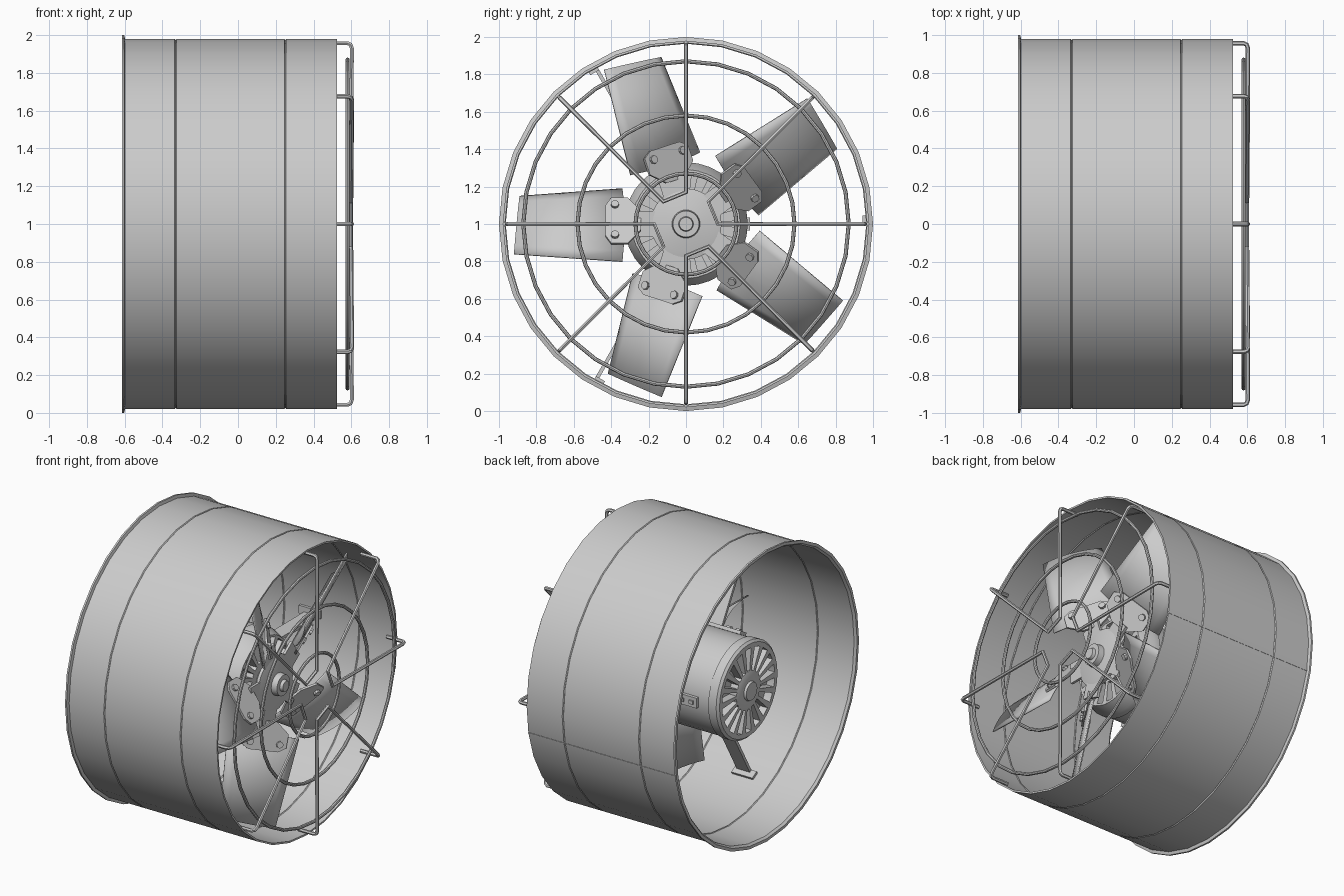
import bpy, bmesh, math
from math import sin, cos, pi, radians
from mathutils import Vector

if "Cube" in bpy.data.objects:
    bpy.data.objects.remove(bpy.data.objects["Cube"])

CZ = 1.0  # height of the fan axis, which runs along x


def pol(x, r, s, a):
    """Axial x, radial r, tangential s, at angle a around the axis."""
    return Vector((x, r * cos(a) - s * sin(a), CZ + r * sin(a) + s * cos(a)))


def finish(name, bm, smooth=True):
    bmesh.ops.remove_doubles(bm, verts=bm.verts, dist=1e-5)
    bmesh.ops.recalc_face_normals(bm, faces=bm.faces)
    me = bpy.data.meshes.new(name)
    bm.to_mesh(me)
    bm.free()
    ob = bpy.data.objects.new(name, me)
    bpy.context.collection.objects.link(ob)
    if smooth:
        shade(ob)
    return ob


def shade(ob):
    bpy.ops.object.select_all(action='DESELECT')
    ob.select_set(True)
    bpy.context.view_layer.objects.active = ob
    bpy.ops.object.shade_smooth_by_angle(angle=radians(35))


def lathe(bm, prof, n=32, closed=False):
    """Revolve (x, r) points about the fan axis."""
    rings = []
    for x, r in prof:
        if r == 0:
            rings.append([bm.verts.new(pol(x, 0, 0, 0))] * n)
        else:
            rings.append([bm.verts.new(pol(x, r, 0, 2 * pi * i / n)) for i in range(n)])
    pairs = list(zip(rings, rings[1:])) + ([(rings[-1], rings[0])] if closed else [])
    for A, B in pairs:
        for i in range(n):
            j = (i + 1) % n
            vs = list(dict.fromkeys((A[i], A[j], B[j], B[i])))
            if len(vs) > 2:
                bm.faces.new(vs)


def prism(bm, outline, d0, d1, a, xc, pitch=0):
    """Extrude an (r, s) outline along the axial direction, pitched about the radius."""
    c, k = cos(pitch), sin(pitch)

    def pt(r, s, d):
        return bm.verts.new(pol(xc + s * k + d * c, r, s * c - d * k, a))
    lo = [pt(r, s, d0) for r, s in outline]
    hi = [pt(r, s, d1) for r, s in outline]
    bm.faces.new(lo)
    bm.faces.new(hi)
    n = len(lo)
    for i in range(n):
        bm.faces.new((lo[i], lo[(i + 1) % n], hi[(i + 1) % n], hi[i]))


def box(bm, r0, r1, s0, s1, x0, x1, a):
    prism(bm, [(r0, s0), (r1, s0), (r1, s1), (r0, s1)], x0, x1, a, 0)


def wire(name, pts, rad=0.012):
    cu = bpy.data.curves.new(name, 'CURVE')
    cu.dimensions = '3D'
    cu.bevel_depth = rad
    cu.bevel_resolution = 1
    cu.use_fill_caps = True
    sp = cu.splines.new('POLY')
    sp.points.add(len(pts) - 1)
    for p, v in zip(sp.points, pts):
        p.co = (*v, 1)
    ob = bpy.data.objects.new(name, cu)
    bpy.context.collection.objects.link(ob)
    bpy.ops.object.select_all(action='DESELECT')
    ob.select_set(True)
    bpy.context.view_layer.objects.active = ob
    bpy.ops.object.convert(target='MESH')
    shade(bpy.context.view_layer.objects.active)


# Duct shell: thin tube with rear flange and two shallow grooves
R, T = 0.98, 0.012
bm = bmesh.new()
outer = [(-0.615, 1.0), (-0.603, 1.0), (-0.597, R)]
for g in (-0.33, 0.25):
    outer += [(g - 0.005, R), (g, R - 0.006), (g + 0.005, R)]
outer += [(0.525, R)]
inner = [(0.525, R - T), (0.25, R - T), (0.245, R - T - 0.004), (0.24, R - T),
         (-0.32, R - T), (-0.325, R - T - 0.004), (-0.33, R - T), (-0.60, R - T), (-0.615, R)]
lathe(bm, outer + inner, closed=True)
finish("duct_shell", bm)

# Lengthwise joint of the rolled sheet
bm = bmesh.new()
box(bm, R - 0.004, R + 0.002, -0.004, 0.004, -0.597, 0.525, radians(-11.25))
finish("shell_seam", bm, False)

# Motor body with a recessed annulus in each end
bm = bmesh.new()
lathe(bm, [(-0.50, 0), (-0.50, 0.06), (-0.485, 0.065), (-0.485, 0.10), (-0.475, 0.13),
           (-0.42, 0.13), (-0.42, 0.285), (-0.475, 0.285), (-0.475, 0.315), (-0.46, 0.33),
           (-0.40, 0.33), (-0.395, 0.322), (0.06, 0.322), (0.065, 0.33), (0.11, 0.33),
           (0.20, 0.29), (0.20, 0.275), (0.13, 0.275), (0.13, 0.14), (0.20, 0.14), (0.20, 0)])
finish("motor_body", bm)

# Ventilation ribs across both motor ends
bm = bmesh.new()
for i in range(18):
    a = 2 * pi * i / 18
    for x0, x1 in ((-0.475, -0.421), (0.131, 0.20)):
        prism(bm, [(0.125, -0.010), (0.29, -0.020), (0.29, 0.020), (0.125, 0.010)], x0, x1, a, 0)
finish("motor_vent_ribs", bm, False)

# Three mounting struts with a foot at the motor and at the shell
bm = bmesh.new()
for k in range(3):
    a = 2 * pi * k / 3
    box(bm, 0.325, 0.966, -0.010, 0.010, -0.16, -0.06, a)
    box(bm, 0.945, 0.966, -0.010, 0.045, -0.20, -0.04, a)
    box(bm, 0.320, 0.342, -0.035, 0.035, -0.32, -0.06, a)
    for x in (-0.28, -0.21):
        box(bm, 0.342, 0.352, -0.012, 0.012, x - 0.015, x + 0.015, a)
finish("mounting_struts", bm, False)

# Hub: dished disc and stepped boss
bm = bmesh.new()
lathe(bm, [(0.20, 0), (0.20, 0.09), (0.265, 0.11), (0.265, 0.19), (0.285, 0.19), (0.295, 0.15),
           (0.305, 0.075), (0.345, 0.07), (0.345, 0.04), (0.365, 0.035), (0.365, 0)])
finish("hub", bm)

PITCH, XB = radians(36), 0.27
ANGLES = [radians(36 + 72 * k) for k in range(5)]

# Blade holders on the hub, each with two bolts
bm = bmesh.new()
for a in ANGLES:
    prism(bm, [(0.15, -0.07), (0.27, -0.07), (0.27, 0.07), (0.15, 0.07)], -0.008, 0.010, a, XB + 0.008)
    prism(bm, [(0.24, -0.06), (0.31, -0.15), (0.40, -0.15), (0.43, -0.10),
               (0.43, 0.10), (0.40, 0.15), (0.31, 0.15), (0.24, 0.06)],
          0.020, 0.034, a, XB, PITCH)
    for s in (-0.10, 0.10):
        hexa = [(0.38 + 0.022 * cos(pi * i / 4), s + 0.022 * sin(pi * i / 4)) for i in range(8)]
        prism(bm, hexa, 0.034, 0.05, a, XB, PITCH)
finish("blade_holders", bm, False)

# Five pitched, slightly cambered blades
NS = 8
for k, a in enumerate(ANGLES):
    bm = bmesh.new()
    rows = []
    for t in (0, 0.5, 1):
        row = []
        for i in range(NS + 1):
            u = 2 * i / NS - 1
            half = 0.24 - 0.05 * t
            r = (0.34 - 0.02 * (1 - abs(u))) * (1 - t) + (0.905 + 0.015 * u) * t
            s, d = u * half, 0.03 * (1 - u * u) - 0.012
            row.append(bm.verts.new(pol(XB + s * sin(PITCH) + d * cos(PITCH), r,
                                        s * cos(PITCH) - d * sin(PITCH), a)))
        rows.append(row)
    for A, B in zip(rows, rows[1:]):
        for i in range(NS):
            bm.faces.new((A[i], A[i + 1], B[i + 1], B[i]))
    ob = finish("blade_%d" % (k + 1), bm)
    m = ob.modifiers.new("thickness", 'SOLIDIFY')
    m.thickness = 0.01
    m.offset = 0

# Guard spokes: four hoops, each bent from one wire into two spokes
def leg(a):
    return [pol(x, r, 0, a) for x, r in
            ((0.46, 0.957), (0.58, 0.957), (0.596, 0.95), (0.603, 0.93), (0.598, 0.17))]


for k in range(4):
    a = k * pi / 2
    wire("guard_hoop_%d" % (k + 1), leg(a) + leg(a + pi / 4)[::-1])

# Guard rings behind the spokes
for nm, r in (("outer", 0.87), ("middle", 0.58), ("inner", 0.27)):
    bm = bmesh.new()
    lathe(bm, [(0.58 + 0.011 * cos(pi * i / 4), r + 0.011 * sin(pi * i / 4)) for i in range(8)], closed=True)
    finish("guard_ring_" + nm, bm)
